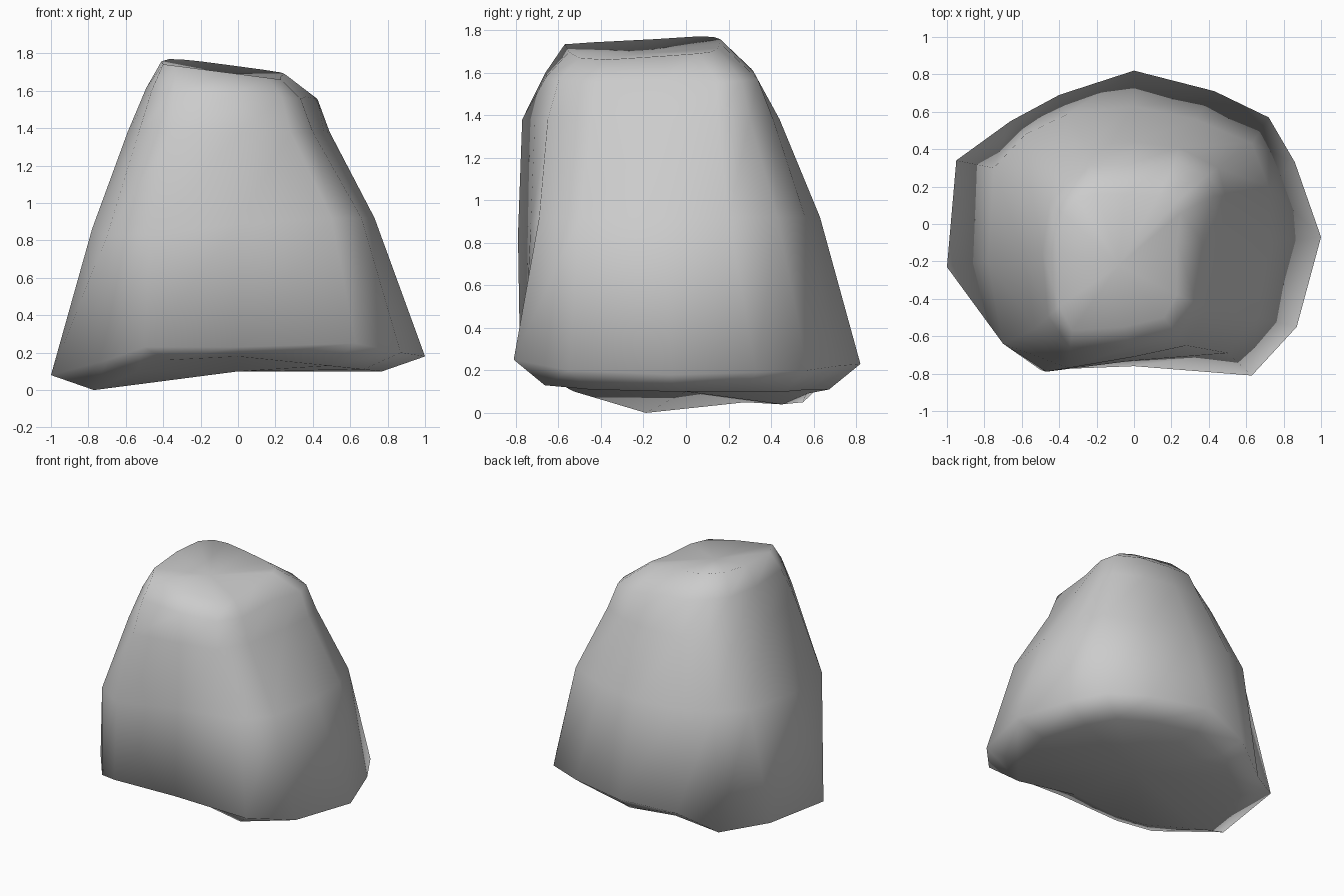
import bpy, bmesh
from mathutils import Vector

if "Cube" in bpy.data.objects:
    bpy.data.objects.remove(bpy.data.objects["Cube"])

# Outlines run counter-clockwise (seen from above), starting at the front centre
rim = [(0, -.76, .23), (.63, -.81, .25), (.87, -.55, .2), (1, -.07, .18), (.86, .33, .19),
       (.72, .57, .2), (.43, .71, .22), (0, .82, .23), (-.4, .69, .18), (-.66, .55, .05),
       (-.95, .34, .12), (-1, -.23, .08), (-.7, -.64, .16), (-.5, -.78, .23)]
under_z = [.18, .13, .11, .1, .1, .1, .11, .11, .09, .04, .05, 0, .1, .16]
waist = [(0, -.73), (.5, -.69), (.66, -.5), (.73, -.1), (.72, .2), (.63, .43), (.33, .56),
         (0, .63), (-.35, .59), (-.58, .48), (-.75, .3), (-.78, -.2), (-.7, -.64), (-.47, -.79)]
chest = [(0, -.71), (.28, -.65), (.4, -.44), (.46, -.1), (.49, .15), (.45, .3), (.24, .41),
         (0, .44), (-.25, .42), (-.42, .33), (-.55, .2), (-.59, -.15), (-.53, -.56), (-.35, -.77)]
crown = [(-.05, -.55), (.16, -.5), (.23, -.38), (.23, -.1), (.25, .06), (.23, .12), (.13, .15),
         (-.05, .16), (-.2, .16), (-.3, .13), (-.37, .05), (-.41, -.15), (-.4, -.44), (-.33, -.57)]


def crown_height(x, y):
    return 1.69 - .13 * x + .09 * max(0, y + .3)


# Stack of rings from the underside to the top
rim = [Vector(p) for p in rim]
under = [Vector((p.x * .77, p.y * .82, z)) for p, z in zip(rim, under_z)]
waist = [Vector((x, y, .92 + .1 * min(0, x + y + .4))) for x, y in waist]
chest = [Vector((x, y, 1.38)) for x, y in chest]
crown = [Vector((x, y, crown_height(x, y))) for x, y in crown]
mid = Vector((-.07, -.18, 0))
shoulder = []
for a, b in zip(chest, crown):
    p = a.lerp(b, .6)
    d = p - mid
    # bulge most at the back right, not at the straight left side
    k = 1.02 if d.x < -.2 else 1.19 if d.x > .2 and d.y > .2 else 1.1
    shoulder.append(Vector((mid.x + d.x * k, mid.y + d.y * k, p.z + .01 - .02 * (k > 1.15))))
rings = [under, rim, waist, chest, shoulder, crown]

# Boulder: bridge the rings and close both ends with fans
bm = bmesh.new()
rows = [[bm.verts.new(p) for p in ring] for ring in rings]
n = len(rim)
for low, high in zip(rows, rows[1:]):
    for i in range(n):
        j = (i + 1) % n
        bm.faces.new((low[i], low[j], high[j], high[i]))
bottom = bm.verts.new((0, 0, .1))
top = bm.verts.new((-.08, -.22, 1.69))
for i in range(n):
    j = (i + 1) % n
    bm.faces.new((rows[0][j], rows[0][i], bottom))
    bm.faces.new((rows[-1][i], rows[-1][j], top))
bmesh.ops.recalc_face_normals(bm, faces=bm.faces[:])
for f in bm.faces:
    f.smooth = True
mesh = bpy.data.meshes.new("boulder")
bm.to_mesh(mesh)
bm.free()
boulder = bpy.data.objects.new("boulder", mesh)
bpy.context.collection.objects.link(boulder)
